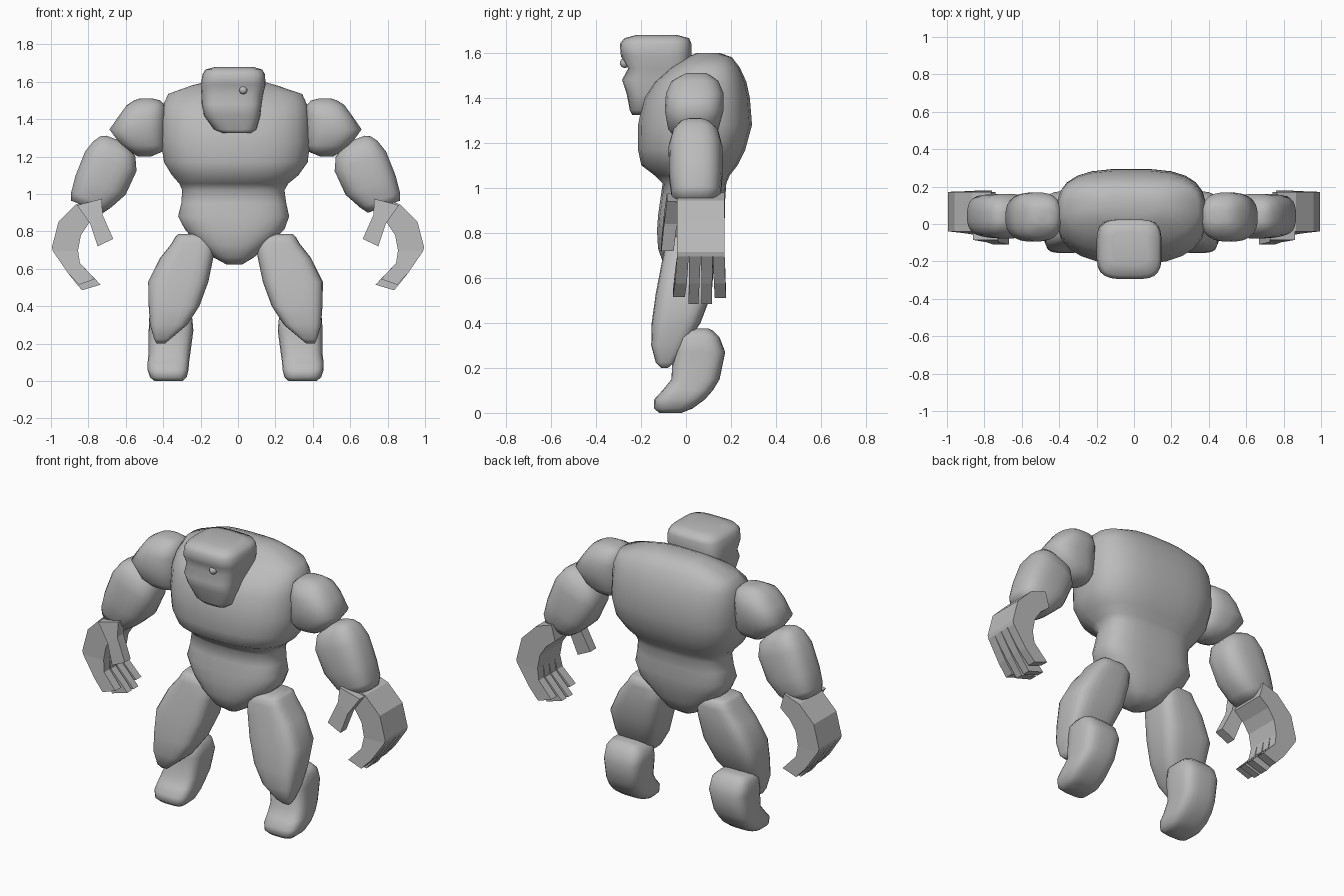
import bpy, bmesh, math
from mathutils import Matrix, Vector

grey = bpy.data.materials.new("stone grey")
grey.diffuse_color = (0.5, 0.5, 0.5, 1)


def finish(name, rings, smooth):
    """Skin a list of equal-length point rings into a closed object."""
    bm = bmesh.new()
    vs = [[bm.verts.new(p) for p in r] for r in rings]
    n = len(vs[0])
    for a, b in zip(vs, vs[1:]):
        for i in range(n):
            j = (i + 1) % n
            bm.faces.new((a[i], a[j], b[j], b[i]))
    bm.faces.new(vs[0])
    bm.faces.new(vs[-1])
    bmesh.ops.recalc_face_normals(bm, faces=bm.faces[:])
    for f in bm.faces:
        f.smooth = smooth
    me = bpy.data.meshes.new(name)
    bm.to_mesh(me)
    bm.free()
    me.materials.append(grey)
    ob = bpy.data.objects.new(name, me)
    bpy.context.collection.objects.link(ob)
    return ob


def loft(rings, e=3.0, n=24, matrix=Matrix(), front_e=None):
    """Rounded-box sections given as (z, x0, x1, y0, y1)."""
    out = []
    for z, x0, x1, y0, y1 in rings:
        pts = []
        for i in range(n):
            a = 2 * math.pi * (i + 0.5) / n
            c, s = math.cos(a), math.sin(a)
            k = 2 / (front_e if front_e and s < 0 else e)
            u = math.copysign(abs(c) ** k, c)
            v = math.copysign(abs(s) ** k, s)
            pts.append(matrix @ Vector(((x0 + x1) / 2 + u * (x1 - x0) / 2,
                                        (y0 + y1) / 2 + v * (y1 - y0) / 2, z)))
        out.append(pts)
    return out


def strip(pairs, y0, y1, t0=None, t1=None):
    """Flat-sided bent bar: outer/inner profile points (ox, oz, ix, iz), width easing to t0..t1."""
    t0, t1 = (y0, y1) if t0 is None else (t0, t1)
    out = []
    for i, (ox, oz, ix, iz) in enumerate(pairs):
        f = i / (len(pairs) - 1)
        a, b = y0 + (t0 - y0) * f, y1 + (t1 - y1) * f
        out.append([Vector((ox, a, oz)), Vector((ox, b, oz)), Vector((ix, b, iz)), Vector((ix, a, iz))])
    return out


def pair(name, rings, smooth=True, centre=-0.013):
    """Right part plus its mirrored left copy."""
    finish("right_" + name, rings, smooth)
    finish("left_" + name, [[Vector((2 * centre - p.x, p.y, p.z)) for p in r] for r in rings], smooth)


# torso: barrel chest, pinched waist, tapering pelvis
finish("torso", loft([
    (0.622, -.06, .02, -.05, .05), (0.66, -.13, .085, -.10, .11),
    (0.73, -.215, .165, -.125, .14), (0.81, -.285, .25, -.13, .165),
    (0.88, -.322, .275, -.125, .175), (0.95, -.305, .26, -.115, .175),
    (1.02, -.30, .25, -.105, .18), (1.055, -.315, .27, -.14, .195),
    (1.10, -.355, .325, -.20, .23), (1.17, -.398, .375, -.215, .265),
    (1.28, -.415, .388, -.215, .295), (1.40, -.415, .385, -.19, .285),
    (1.47, -.405, .375, -.145, .27), (1.535, -.375, .345, -.07, .24),
    (1.58, -.25, .21, .0, .205), (1.60, -.17, .14, .05, .15)], e=3, front_e=2.5), True)

# head with brow ridge, eye hollow and heavy jaw
finish("head", loft([
    (1.325, -.08, .07, -.24, -.10), (1.345, -.13, .10, -.25, -.05),
    (1.42, -.182, .12, -.265, .0), (1.48, -.195, .127, -.285, .02),
    (1.53, -.197, .135, -.258, .02), (1.585, -.20, .148, -.29, .025),
    (1.64, -.19, .145, -.295, .025), (1.665, -.175, .13, -.275, .015),
    (1.68, -.12, .08, -.22, -.04)], e=4), True)

# single eye
bpy.ops.mesh.primitive_uv_sphere_add(segments=12, ring_count=8, radius=.022, location=(.028, -.272, 1.555))
eye = bpy.context.object
eye.name = "eye"
eye.data.materials.append(grey)
bpy.ops.object.shade_smooth()

# upper arms
pair("upper_arm", loft([
    (1.20, .44, .51, .0, .08), (1.225, .38, .55, -.05, .12),
    (1.26, .36, .60, -.08, .145), (1.345, .36, .662, -.095, .168),
    (1.42, .36, .61, -.09, .168), (1.475, .365, .57, -.065, .145),
    (1.50, .39, .53, -.02, .11), (1.51, .43, .50, .0, .09)], e=2.6))

# forearms, leaning outwards
lean = Matrix.Translation((.78, 0, .955)) @ Matrix.Rotation(math.radians(-20.7), 4, 'Y')
pair("forearm", loft([
    (-.022, -.10, .085, -.045, .13), (.02, -.13, .10, -.065, .155),
    (.11, -.178, .11, -.075, .162), (.25, -.188, .108, -.078, .162),
    (.32, -.155, .085, -.06, .145), (.355, -.10, .06, -.03, .11),
    (.37, -.07, .03, .0, .08)], e=2.8, matrix=lean))

# palms: faceted curved slabs
pair("palm", strip([(.765, .98, .74, .89), (.865, .945, .80, .84),
                    (.96, .85, .84, .78), (.995, .715, .855, .70),
                    (.99, .695, .855, .695)], -.04, .172), False, 0)

# four curled fingers each, fanned slightly at the tips
for i, (y0, y1, t0, t1, drop) in enumerate([(-.04, .012, -.058, -.005, 0), (.013, .065, .012, .055, .03),
                                            (.067, .118, .07, .115, .03), (.12, .172, .128, .178, .005)]):
    pair("finger_%d" % (i + 1), strip([
        (.99, .695, .855, .695), (.908, .575, .845, .63),
        (.85 - drop * .5, .515 - drop, .765 - drop, .545 - drop)], y0, y1, t0, t1), False, 0)

# thumbs
pair("thumb", strip([(.86, .94, .727, .975), (.79, .84, .725, .89),
                     (.75, .72, .667, .76)], -.085, -.025, -.11, -.055), False, 0)

# thighs: blocky, running forward to the knee
pair("thigh", loft([
    (.20, .365, .41, -.11, -.08), (.225, .335, .422, -.135, -.05),
    (.30, .245, .445, -.155, .0), (.40, .18, .452, -.153, .065),
    (.53, .132, .455, -.135, .115), (.66, .105, .39, -.11, .125),
    (.735, .10, .33, -.095, .125), (.77, .13, .31, -.085, .12),
    (.785, .17, .295, -.06, .10)], e=3.8))

# shins and feet: calf set back behind the knee, toes forward
pair("shin_foot", loft([
    (0, .27, .42, -.12, -.02), (.02, .248, .445, -.142, .03),
    (.06, .238, .458, -.142, .085), (.10, .235, .458, -.105, .12),
    (.15, .228, .452, -.065, .15), (.27, .212, .452, -.06, .175),
    (.335, .218, .45, -.05, .15), (.365, .25, .43, -.02, .12),
    (.375, .29, .39, .03, .10)], e=3.5))
